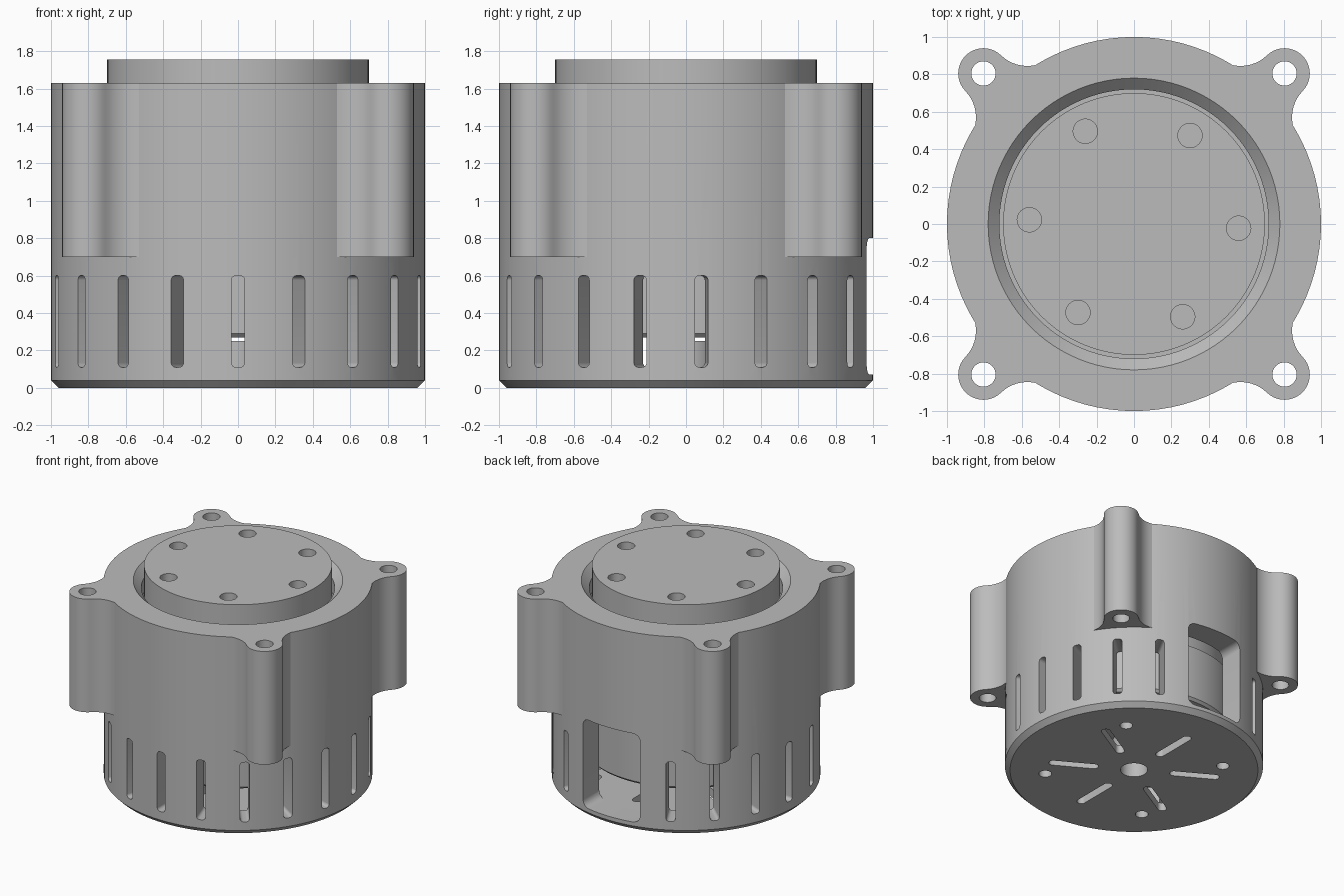
import bpy, bmesh, math
from mathutils import Matrix, Vector

if "Cube" in bpy.data.objects:
    bpy.data.objects.remove(bpy.data.objects["Cube"])

SEG = 96
grey = bpy.data.materials.new("machined_grey")
grey.use_nodes = True
grey.diffuse_color = (0.5, 0.5, 0.5, 1)
grey.node_tree.nodes["Principled BSDF"].inputs["Base Color"].default_value = (0.5, 0.5, 0.5, 1)


def finish(bm, name):
    bmesh.ops.recalc_face_normals(bm, faces=bm.faces)
    mesh = bpy.data.meshes.new(name)
    bm.to_mesh(mesh)
    bm.free()
    mesh.materials.append(grey)
    ob = bpy.data.objects.new(name, mesh)
    bpy.context.collection.objects.link(ob)
    return ob


def lathe(name, profile, closed):
    """Revolve (radius, height) points; an open profile gets flat end caps."""
    bm = bmesh.new()
    rings = []
    for r, z in profile:
        rings.append([bm.verts.new((r * math.cos(math.tau * i / SEG), r * math.sin(math.tau * i / SEG), z))
                      for i in range(SEG)])
    pairs = list(zip(rings, rings[1:]))
    if closed:
        pairs.append((rings[-1], rings[0]))
    else:
        bm.faces.new(rings[0])
        bm.faces.new(rings[-1])
    for a, b in pairs:
        for i in range(SEG):
            j = (i + 1) % SEG
            bm.faces.new((a[i], a[j], b[j], b[i]))
    return finish(bm, name)


def prism(bm, outline, low, high, matrix=Matrix()):
    """Extrude a flat outline along local z."""
    a, b = [[bm.verts.new(matrix @ Vector((x, y, z))) for x, y in outline] for z in (low, high)]
    bm.faces.new(a[::-1])
    bm.faces.new(b)
    for i in range(len(a)):
        j = (i + 1) % len(a)
        bm.faces.new((a[i], a[j], b[j], b[i]))


def arc(cx, cy, r, start, end, steps):
    angles = [math.radians(start + (end - start) * i / steps) for i in range(steps + 1)]
    return [(cx + r * math.cos(t), cy + r * math.sin(t)) for t in angles]


def circle(cx, cy, r, steps=32):
    return arc(cx, cy, r, 0, 360, steps)[:-1]


def rounded_rect(x0, x1, y0, y1, r):
    return (arc(x1 - r, y1 - r, r, 0, 90, 6) + arc(x0 + r, y1 - r, r, 90, 180, 6)
            + arc(x0 + r, y0 + r, r, 180, 270, 6) + arc(x1 - r, y0 + r, r, 270, 360, 6))


def turn(degrees):
    return Matrix.Rotation(math.radians(degrees), 4, "Z")


def combine(target, tool, operation):
    mod = target.modifiers.new(operation.lower(), "BOOLEAN")
    mod.operation, mod.solver, mod.object = operation, "EXACT", tool
    bpy.context.view_layer.objects.active = target
    bpy.ops.object.modifier_apply(modifier=mod.name)
    bpy.data.objects.remove(tool)


# Housing shell: chamfered foot, floor, central boss and bevelled mouth
housing = lathe("housing", [
    (0.105, 0), (0.96, 0), (1, 0.04), (1, 1.63), (0.78, 1.63), (0.72, 1.57), (0.72, 1.45),
    (0.8, 1.37), (0.8, 0.07), (0.17, 0.07), (0.17, 0.25), (0.105, 0.25)], True)

# Four mounting ears with concave fillets
half = arc(1.048, 0.57, 0.203, 191.5, 136, 8)
ear = half + arc(0.805, 0.805, 0.135, -44, 134, 20)[1:-1] + [(y, x) for x, y in half[::-1]] + [(0.61, 0.61)]
bm = bmesh.new()
for k in range(4):
    prism(bm, ear, 0.7, 1.63, turn(90 * k))
combine(housing, finish(bm, "ears"), "UNION")

# Openings: ear holes, side vents, rear window, floor slots and floor screw holes
bm = bmesh.new()
sideways = Matrix.Rotation(math.radians(90), 4, "X")  # local z points to the front
for k in range(4):
    prism(bm, circle(0.805, 0.805, 0.065), 0.6, 1.8, turn(90 * k))
    prism(bm, circle(0.69, 0, 0.05), -0.1, 0.12, turn(45 + 90 * k))
for k in range(6):
    prism(bm, rounded_rect(0.28, 0.67, -0.035, 0.035, 0.034), -0.1, 0.12, turn(30 + 60 * k))
for k in range(-8, 9):
    prism(bm, rounded_rect(-0.035, 0.035, 0.11, 0.6, 0.025), 0.74, 1.1, turn(k * 360 / 19) @ sideways)
prism(bm, rounded_rect(-0.26, 0.26, 0.072, 0.8, 0.06), 0.72, 1.1, turn(180) @ sideways)
combine(housing, finish(bm, "openings"), "DIFFERENCE")

# Rotor: wide bell below, output flange above
rotor = lathe("rotor", [(0.75, 0.27), (0.77, 0.29), (0.77, 0.74), (0.7, 0.74), (0.7, 1.755)], False)
bm = bmesh.new()
for k in range(6):
    prism(bm, circle(0.56, 0, 0.065), 1.5, 1.9, turn(60 * k - 2.3))
combine(rotor, finish(bm, "flange_holes"), "DIFFERENCE")

# Smooth curved walls, crisp edges
for ob in (housing, rotor):
    bpy.ops.object.select_all(action="DESELECT")
    ob.select_set(True)
    bpy.context.view_layer.objects.active = ob
    bpy.ops.object.shade_smooth_by_angle(angle=math.radians(30))
